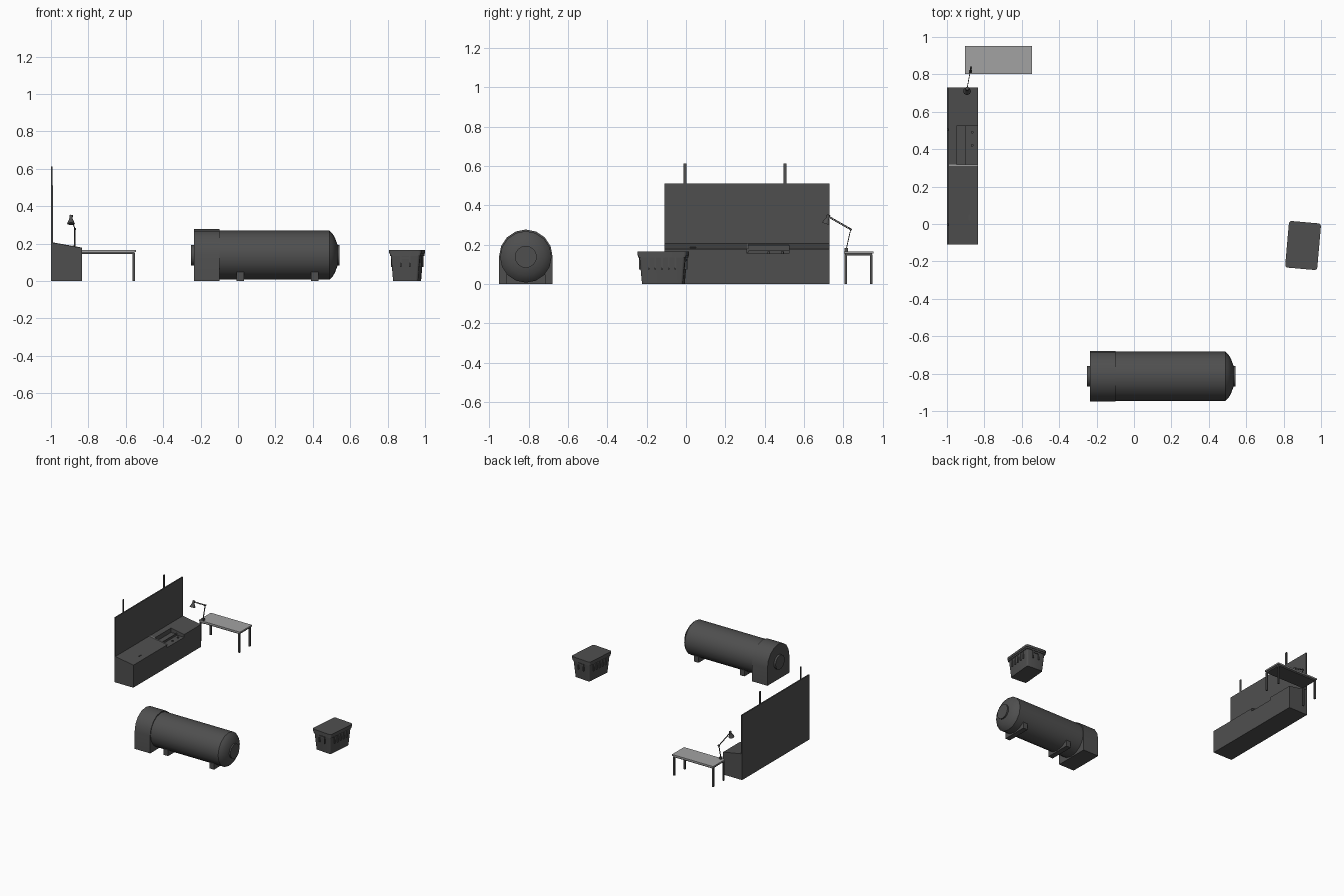
import bpy, bmesh, math
from mathutils import Vector, Matrix

if "Cube" in bpy.data.objects:
    bpy.data.objects.remove(bpy.data.objects["Cube"])


def material(name, v):
    m = bpy.data.materials.new(name)
    m.diffuse_color = (v, v, v, 1)
    m.use_nodes = True
    m.node_tree.nodes["Principled BSDF"].inputs["Base Color"].default_value = m.diffuse_color
    return m


DARK = material("dark grey", 0.078)
LIGHT = material("light grey", 0.36)


def finish(name, bm, mat, smooth=None, matrix=None):
    bmesh.ops.recalc_face_normals(bm, faces=bm.faces)
    me = bpy.data.meshes.new(name)
    bm.to_mesh(me)
    bm.free()
    me.materials.append(mat)
    ob = bpy.data.objects.new(name, me)
    bpy.context.collection.objects.link(ob)
    if matrix:
        ob.matrix_world = matrix
    if smooth:
        bpy.ops.object.select_all(action='DESELECT')
        bpy.context.view_layer.objects.active = ob
        ob.select_set(True)
        bpy.ops.object.shade_smooth_by_angle(angle=math.radians(smooth))
    return ob


def box(name, x, y, z, mat=DARK, bevel=0, taper=None, matrix=None):
    """Box from (min, max) ranges; taper scales the bottom in x and y."""
    bm = bmesh.new()
    bmesh.ops.create_cube(bm, size=1)
    for v in bm.verts:
        s = taper if taper and v.co.z < 0 else (1, 1)
        v.co = [(a[0] + a[1]) / 2 + c * (a[1] - a[0]) * k
                for a, c, k in zip((x, y, z), v.co, (s[0], s[1], 1))]
    if bevel:
        up = [e for e in bm.edges if abs(e.verts[0].co.z - e.verts[1].co.z) > 1e-4]
        bmesh.ops.bevel(bm, geom=up, offset=bevel, segments=3, affect='EDGES', profile=0.5)
    return finish(name, bm, mat, 30 if bevel else None, matrix)


def prism(name, pts, axis, lo, hi, mat=DARK, smooth=None):
    """Extrude a closed profile: axis 'y' takes (x, z), axis 'x' takes (y, z)."""
    bm = bmesh.new()
    place = (lambda p, t: (p[0], t, p[1])) if axis == 'y' else (lambda p, t: (t, p[0], p[1]))
    f = bm.faces.new([bm.verts.new(place(p, lo)) for p in pts])
    r = bmesh.ops.extrude_face_region(bm, geom=[f])
    d = Vector((0, hi - lo, 0)) if axis == 'y' else Vector((hi - lo, 0, 0))
    bmesh.ops.translate(bm, verts=[g for g in r['geom'] if isinstance(g, bmesh.types.BMVert)], vec=d)
    return finish(name, bm, mat, smooth)


def rod(name, a, b, r1, r2=None, sides=12, mat=DARK):
    a, b = Vector(a), Vector(b)
    d = b - a
    bm = bmesh.new()
    bmesh.ops.create_cone(bm, cap_ends=True, segments=sides, radius1=r1,
                          radius2=r1 if r2 is None else r2, depth=d.length)
    rot = d.to_track_quat('Z', 'Y').to_matrix().to_4x4()
    bmesh.ops.transform(bm, verts=bm.verts, matrix=Matrix.Translation((a + b) / 2) @ rot)
    return finish(name, bm, mat, 40)


def lathe_x(name, profile, y, z, sides=16):
    """Closed surface of revolution about an x-directed axis from (x, radius)."""
    bm = bmesh.new()
    rings = [[bm.verts.new((x, y + r * math.sin(2 * math.pi * i / sides),
                            z + r * math.cos(2 * math.pi * i / sides)))
              for i in range(sides)] for x, r in profile]
    for p, q in zip(rings, rings[1:]):
        for i in range(sides):
            j = (i + 1) % sides
            bm.faces.new((p[i], p[j], q[j], q[i]))
    bm.faces.new(rings[0])
    bm.faces.new(rings[-1])
    return finish(name, bm, DARK, 35)


# Sloped counter in three runs, the middle one with a notch open at the front
full = [(-0.992, 0), (-0.835, 0), (-0.835, 0.177), (-0.992, 0.205)]
notch = [(-0.992, 0), (-0.835, 0), (-0.835, 0.155), (-0.90, 0.155),
         (-0.90, 0.163), (-0.95, 0.163), (-0.95, 0.1975), (-0.992, 0.205)]
for name, pts, lo, hi in (("counter_left", full, -0.11, 0.31),
                          ("counter_notch", notch, 0.31, 0.523),
                          ("counter_right", full, 0.523, 0.73)):
    prism(name, pts, 'y', lo, hi)
prism("counter_seam_strip", [(-0.99, 0.2045), (-0.835, 0.1768), (-0.835, 0.179), (-0.99, 0.2067)],
      'y', 0.31, 0.317, LIGHT)
box("notch_divider", (-0.903, -0.897), (0.317, 0.523), (0.155, 0.17))
for y in (0.42, 0.49):
    rod("notch_knob", (-0.865, y, 0.155), (-0.865, y, 0.164), 0.007)
box("counter_handle", (-0.885, -0.875), (0.02, 0.05), (0.18, 0.189))

# Backboard and its two posts
box("backboard", (-1.0, -0.99), (-0.11, 0.73), (0, 0.51))
for y in (-0.005, 0.503):
    box("backboard_post", (-1.0, -0.993), (y - 0.007, y + 0.007), (0.5, 0.612))

# Side table
box("table_top", (-0.904, -0.545), (0.803, 0.953), (0.155, 0.166), LIGHT)
box("table_apron", (-0.895, -0.554), (0.81, 0.946), (0.145, 0.155))
for x in (-0.895, -0.557):
    for y in (0.812, 0.941):
        box("table_leg", (x - 0.006, x + 0.006), (y - 0.006, y + 0.006), (0, 0.15))

# Desk lamp clamped to the table
elbow, base, head = (-0.872, 0.837, 0.278), (-0.874, 0.815, 0.18), (-0.891, 0.732, 0.338)
box("lamp_clamp", (-0.882, -0.866), (0.806, 0.824), (0.145, 0.182))
for dx in (-0.002, 0.002):
    rod("lamp_lower_arm", Vector(base) + Vector((dx, 0, 0)), Vector(elbow) + Vector((dx, 0, 0)), 0.002, sides=8)
for dz in (-0.003, 0.003):
    rod("lamp_upper_arm", Vector(elbow) + Vector((0, 0, dz)), Vector(head) + Vector((0, 0, dz)), 0.002, sides=8)
rod("lamp_joint", (-0.878, 0.837, 0.278), (-0.866, 0.837, 0.278), 0.006)
rod("lamp_neck", (-0.892, 0.725, 0.352), (-0.893, 0.718, 0.328), 0.009)
rod("lamp_shade", (-0.893, 0.71, 0.306), (-0.893, 0.718, 0.332), 0.021, 0.010, 16)

# Tank: shell with domed end, arched casing, end hubs and feet
TY, TZ = -0.814, 0.138
lathe_x("tank_shell", [(-0.12, 0.131), (0.488, 0.131), (0.503, 0.118), (0.518, 0.095), (0.532, 0.056)], TY, TZ)
arch = [(TY + 0.136 * math.cos(math.pi * i / 8), 0.14 + 0.137 * math.sin(math.pi * i / 8)) for i in range(9)]
prism("tank_casing", [(TY - 0.136, 0), (TY + 0.136, 0)] + arch, 'x', -0.235, -0.10, DARK, 35)
lathe_x("tank_end_hub", [(0.52, 0.056), (0.543, 0.056)], TY, TZ)
lathe_x("tank_casing_hub", [(-0.25, 0.056), (-0.23, 0.056)], TY, TZ)
for x in (0.011, 0.411):
    box("tank_foot", (x - 0.02, x + 0.02), (TY - 0.10, TY + 0.10), (0, 0.048))

# Storage bin, turned slightly
M = Matrix.Translation((0.904, -0.115, 0)) @ Matrix.Rotation(math.radians(-5), 4, 'Z')
box("bin_body", (-0.078, 0.078), (-0.117, 0.117), (0, 0.145), bevel=0.012, taper=(0.86, 0.89), matrix=M)
box("bin_rim", (-0.083, 0.083), (-0.122, 0.122), (0.134, 0.146), bevel=0.012, matrix=M)
box("bin_lid", (-0.086, 0.086), (-0.125, 0.125), (0.146, 0.165), bevel=0.014, matrix=M)
for s in (-1, 1):
    for i in range(-2, 3):
        x, y = sorted((s * 0.064, s * 0.081)), i * 0.034
        box("bin_side_rib", x, (y - 0.004, y + 0.004), (0.075, 0.136), matrix=M)
    for i in (-1, 1):
        x, y = i * 0.024, sorted((s * 0.1, s * 0.121))
        box("bin_end_rib", (x - 0.004, x + 0.004), y, (0.075, 0.136), matrix=M)
    box("bin_handle", (-0.028, 0.028), sorted((s * 0.11, s * 0.121)), (0.118, 0.128), matrix=M)
